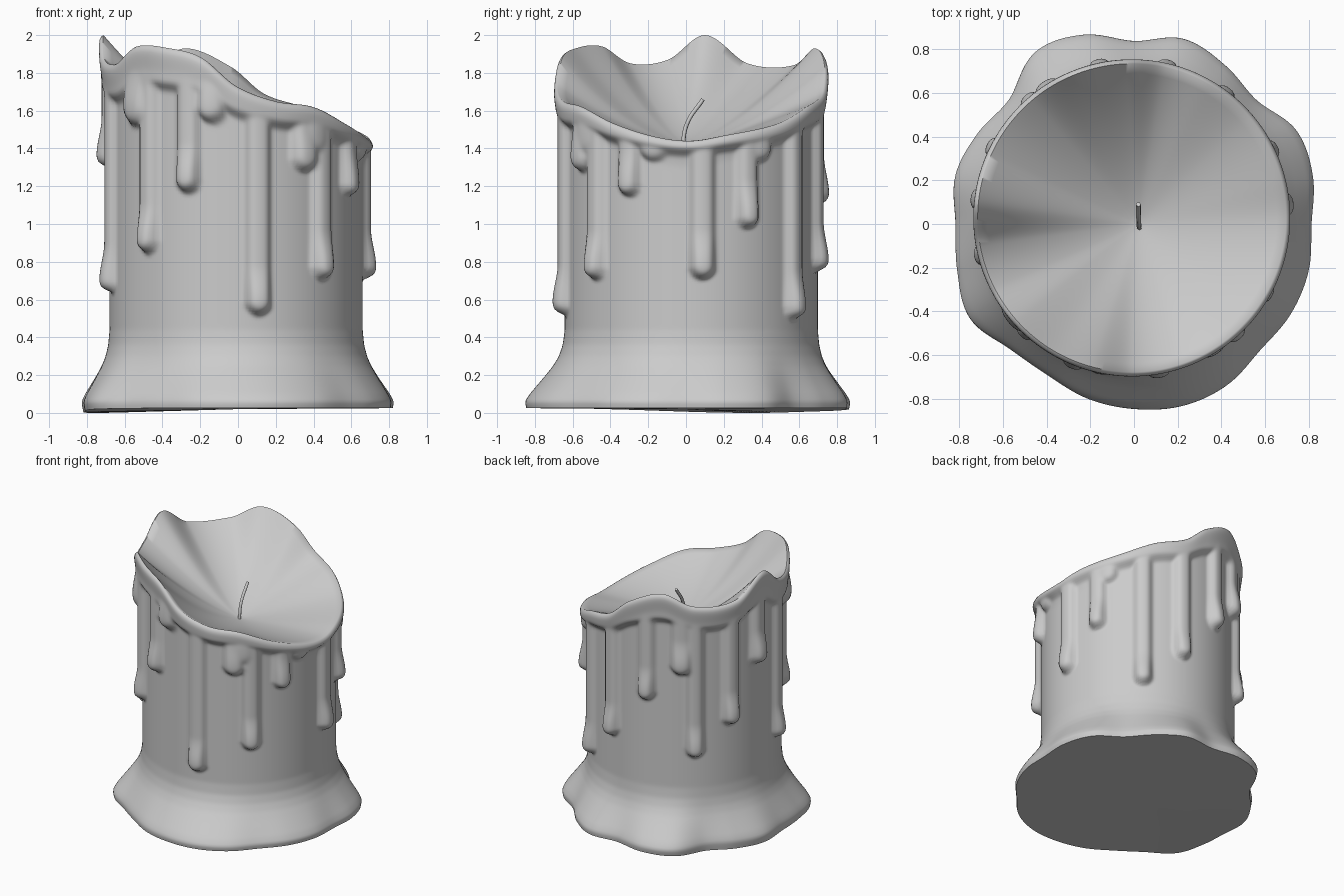
import bpy, bmesh, math
from math import sin, cos, radians, sqrt

if "Cube" in bpy.data.objects:
    bpy.data.objects.remove(bpy.data.objects["Cube"])

NT, NZ, NB = 300, 130, 16      # steps around, up the wall, across the bowl
CX, CY, R = -0.01, 0.028, 0.67  # body axis and radius
BOWL = (0.02, 0.0, 1.42)       # lowest point of the melted pool

# rim height by angle (degrees counter-clockwise from +x)
RIM = [(0, 1.44), (15, 1.47), (40, 1.53), (60, 1.62), (78, 1.69), (92, 1.83), (112, 1.93),
       (130, 1.84), (155, 1.85), (174, 2.0), (190, 1.87), (207, 1.85), (222, 1.94),
       (240, 1.93), (255, 1.88), (270, 1.73), (287, 1.65), (305, 1.62), (325, 1.53), (345, 1.46)]
# puddle outline radius, every 15 degrees
FOOT = [.805, .84, .85, .79, .83, .87, .83, .89, .90, .80, .82, .84,
        .81, .83, .86, .80, .79, .82, .84, .855, .845, .81, .82, .82]
FOOT = [(15 * i, r * 1.012) for i, r in enumerate(FOOT)]
# drips: angle, bottom z, half width
DRIPS = [(5, .71, .067), (26, .98, .06), (32, 1.33, .075), (53, .5, .062), (77, .75, .062),
         (102, 1.1, .062), (123, 1.31, .075), (131, .68, .062), (153, .9, .062), (173, 1.3, .065),
         (194, .64, .062), (220, 1.52, .1), (227, .85, .062), (248, 1.17, .065), (259, 1.54, .08),
         (280, .52, .068), (302, 1.28, .075), (307, 1.36, .09), (312, .71, .063),
         (331, 1.15, .062), (343, 1.335, .09)]
# how far the foot spreads by height
FLARE = [(0.0, .93), (.03, .97), (.06, 1), (.1, .88), (.15, .68), (.2, .48), (.25, .29),
         (.3, .15), (.36, .05), (.44, 0)]


def smooth(t):
    t = min(max(t, 0), 1)
    return t * t * (3 - 2 * t)


def ring_value(table, a):
    """Periodic Hermite interpolation of (degrees, value) pairs."""
    n = len(table)
    pts = [(x - 360, v) for x, v in table[-2:]] + table + [(x + 360, v) for x, v in table[:2]]
    for i in range(1, n + 2):
        (x0, v0), (x1, v1), (x2, v2), (x3, v3) = pts[i - 1:i + 3]
        if x1 <= a <= x2:
            h = x2 - x1
            t = (a - x1) / h
            m1, m2 = (v2 - v0) / (x2 - x0) * h, (v3 - v1) / (x3 - x1) * h
            return ((2*t**3 - 3*t*t + 1) * v1 + (t**3 - 2*t*t + t) * m1
                    + (3*t*t - 2*t**3) * v2 + (t**3 - t*t) * m2)


def flare(z):
    for (z0, f0), (z1, f1) in zip(FLARE, FLARE[1:]):
        if z <= z1:
            return f0 + (f1 - f0) * (z - z0) / (z1 - z0)
    return 0


def wax_bulge(a, z, h):
    """Thickness of the overhanging skirt and drips at one spot."""
    edge = h - 0.06 - 0.3 * (h - 1.44)
    d = 0.045 * smooth((z - edge + 0.03) / 0.06) + 0.012 * smooth((z - h + 0.15) / 0.12)
    for ang, zb, w in DRIPS:
        dx = radians((a - ang + 180) % 360 - 180) * 0.7
        dist = math.hypot(dx, min(0, z - zb - w))
        if dist < w:
            bulb = 0.028 * smooth((h - zb - 0.1) / 0.4) * (1 - smooth((z - zb - w) / 0.2))
            d = max(d, (0.046 + bulb) * sqrt(1 - (dist / w) ** 3))
    return d


# candle: wall, rim and bowl as one skin of rings
bm = bmesh.new()
rows = [[] for _ in range(NZ + NB)]
for i in range(NT):
    a = 360 * i / NT
    c, s = cos(radians(a)), sin(radians(a))
    h, foot = ring_value(RIM, a), ring_value(FOOT, a)
    tilt = 1.69 + 0.22 * cos(radians(a - 172))   # bowl slope without the rim waves
    z_low = 0.025 - 0.025 * max(0, cos(radians(a - 155))) ** 3
    for j in range(NZ):
        z = z_low + (h - 0.006 - z_low) * j / (NZ - 1)
        r, f = R + wax_bulge(a, z, h), flare(z)
        r -= 0.012 * smooth((z - h + 0.03) / 0.03)
        rows[j].append(bm.verts.new(((1 - f) * (CX + r * c) + f * foot * c,
                                     (1 - f) * (CY + r * s) + f * foot * s, z)))
    for k in range(NB):
        t = 1 - k / NB
        rx, ry = CX + (R + 0.036) * c, CY + (R + 0.036) * s
        z = BOWL[2] + (tilt - BOWL[2]) * t ** 1.3 + (h - tilt) * t ** 2.4
        rows[NZ + k].append(bm.verts.new((BOWL[0] + (rx - BOWL[0]) * t,
                                          BOWL[1] + (ry - BOWL[1]) * t, z)))
for lo, hi in zip(rows, rows[1:]):
    for i in range(NT):
        n = (i + 1) % NT
        bm.faces.new((lo[i], lo[n], hi[n], hi[i]))
centre, under = bm.verts.new(BOWL), bm.verts.new((0, 0, 0.02))
for i in range(NT):
    n = (i + 1) % NT
    bm.faces.new((rows[-1][i], rows[-1][n], centre))
    bm.faces.new((rows[0][n], rows[0][i], under))
# soften the wax a little
wall = [v for row in rows[1:NZ - 2] for v in row]
for _ in range(2):
    bmesh.ops.smooth_vert(bm, verts=wall, factor=0.5, use_axis_x=True, use_axis_y=True, use_axis_z=True)
mesh = bpy.data.meshes.new("candle_body")
bm.to_mesh(mesh)
bm.free()
candle = bpy.data.objects.new("candle_body", mesh)
bpy.context.collection.objects.link(candle)

# wick: thin bent tube
curve = bpy.data.curves.new("wick", 'CURVE')
curve.dimensions = '3D'
curve.bevel_depth = 0.011
curve.bevel_resolution = 2
curve.use_fill_caps = True
sp = curve.splines.new('BEZIER')
path = [(.025, -.02, 1.40), (.022, .005, 1.53), (.02, .09, 1.66)]
sp.bezier_points.add(len(path) - 1)
for p, co in zip(sp.bezier_points, path):
    p.co = co
    p.handle_left_type = p.handle_right_type = 'AUTO'
wick = bpy.data.objects.new("wick", curve)
bpy.context.collection.objects.link(wick)
bpy.context.view_layer.objects.active = wick
wick.select_set(True)
bpy.ops.object.convert(target='MESH')

# smooth shading
candle.select_set(True)
bpy.context.view_layer.objects.active = candle
bpy.ops.object.shade_smooth_by_angle(angle=radians(60))
